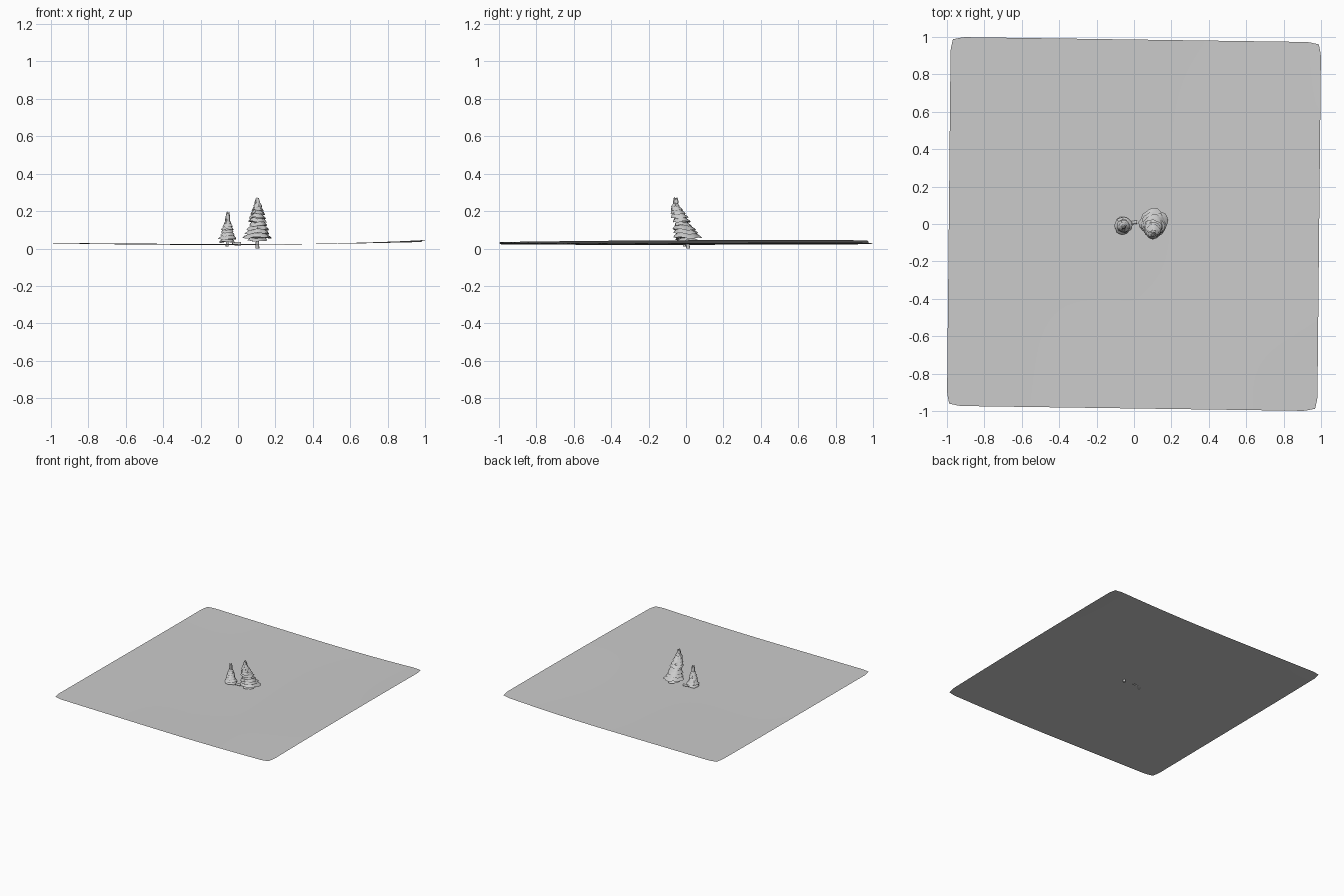
import bpy, bmesh, math, random
from mathutils import Vector

if "Cube" in bpy.data.objects:
    bpy.data.objects.remove(bpy.data.objects["Cube"])

random.seed(4)
mat = bpy.data.materials.new("light_grey")
mat.diffuse_color = (0.6, 0.6, 0.6, 1)
mat.use_nodes = True
mat.node_tree.nodes["Principled BSDF"].inputs["Base Color"].default_value = mat.diffuse_color


def make(name, bm, smooth=True):
    me = bpy.data.meshes.new(name)
    bm.to_mesh(me)
    bm.free()
    me.materials.append(mat)
    ob = bpy.data.objects.new(name, me)
    bpy.context.collection.objects.link(ob)
    if smooth:
        bpy.ops.object.select_all(action='DESELECT')
        ob.select_set(True)
        bpy.context.view_layer.objects.active = ob
        bpy.ops.object.shade_smooth_by_angle(angle=math.radians(40))
    return ob


# Gently rolling sheet of ground with slightly turned, rounded outline
def ground_z(x, y):
    rise = 0.008 if x < 0 else 0.012 + 0.014 * math.cos(1.3 * (y - 0.25))
    return 0.02 + rise * x * x + 0.003 * y * y + 0.001 * math.sin(4 * x + 3 * y)


bm = bmesh.new()
bmesh.ops.create_grid(bm, x_segments=80, y_segments=80, size=1)
for v in bm.verts:
    u, w = v.co.x, v.co.y
    c = max(0, abs(u) - 0.93) * max(0, abs(w) - 0.93) / 0.0049
    k = 1 - 0.012 * c
    x, y = (0.99 * u + 0.01 * w) * k, (0.986 * w - 0.014 * u) * k
    v.co = (x, y, ground_z(x, y))
make("ground", bm)


# Loft through rings of points, closed with caps
def loft(name, rings):
    bm = bmesh.new()
    loops = [[bm.verts.new(p) for p in r] for r in rings]
    n = len(loops[0])
    for a, b in zip(loops, loops[1:]):
        for i in range(n):
            j = (i + 1) % n
            bm.faces.new((a[i], a[j], b[j], b[i]))
    bm.faces.new(loops[0][::-1])
    bm.faces.new(loops[-1])
    return make(name, bm)


# Leaning fir foliage: drooping ragged skirts stacked up to a point
def foliage(name, tiers, tip, axis, n=20):
    rings = []
    for k, (z, r) in enumerate(tiers):
        nxt = tiers[k + 1][0] if k + 1 < len(tiers) else tip
        step, phase = nxt - z, random.random() * 6.28
        rag = [random.uniform(0.86, 1.06) for _ in range(n)]
        for rad, dz, jag in ((0.62, 0.1, 0), (1.0, 0.0, 1), (0.88, 0.45, 0.7), (0.6, 0.95, 0.2)):
            ring = []
            for i in range(n):
                a = i * math.tau / n
                wave = 0.16 * step * math.sin(2 * a + phase) + 0.12 * step * math.sin(5 * a + phase)
                h = z + dz * step + wave * (1 if jag else 0.8)
                c = axis(h)
                s = r * rad * (1 + jag * (rag[i] - 1))
                ring.append((c[0] + s * math.cos(a), c[1] + s * math.sin(a), h))
            rings.append(ring)
    c = axis(tip)
    rings.append([(c[0] + 0.001 * math.cos(i * math.tau / n),
                   c[1] + 0.001 * math.sin(i * math.tau / n), tip) for i in range(n)])
    return loft(name, rings)


# Tapered round stem between two points
def stem(name, p, q, r0, r1, n=10):
    p, q = Vector(p), Vector(q)
    d = (q - p).normalized()
    s = d.orthogonal().normalized()
    t = d.cross(s)
    ring = lambda c, r: [c + r * (math.cos(i * math.tau / n) * s + math.sin(i * math.tau / n) * t)
                         for i in range(n)]
    return loft(name, [ring(p, r0), ring(q, r1)])


def large_axis(z):
    return 0.104, 0.01 - 0.065 * min(1, max(0, (z - 0.06) / 0.16))


def small_axis(z):
    return -0.058 + 0.004 * (z - 0.04) / 0.15, -0.009 - 0.007 * (z - 0.04) / 0.15


# Large leaning fir
foliage("large_fir_foliage",
        [(0.041, 0.058), (0.058, 0.077), (0.080, 0.068), (0.101, 0.061), (0.122, 0.049),
         (0.143, 0.051), (0.163, 0.047), (0.184, 0.039), (0.204, 0.032), (0.223, 0.024),
         (0.240, 0.016)], 0.269, large_axis)
stem("large_fir_trunk", (0.104, 0.012, 0.0), (0.104, 0.0, 0.09), 0.010, 0.008)

# Small fir
foliage("small_fir_foliage",
        [(0.034, 0.047), (0.050, 0.048), (0.068, 0.040), (0.085, 0.035), (0.101, 0.033),
         (0.117, 0.027), (0.133, 0.021), (0.148, 0.014)], 0.19, small_axis, 16)
stem("small_fir_trunk", (-0.058, -0.009, 0.012), (-0.058, -0.009, 0.07), 0.008, 0.006)

# Little log lying between the trees
stem("log", (-0.03, 0.004, 0.026), (0.016, 0.010, 0.025), 0.008, 0.010)
